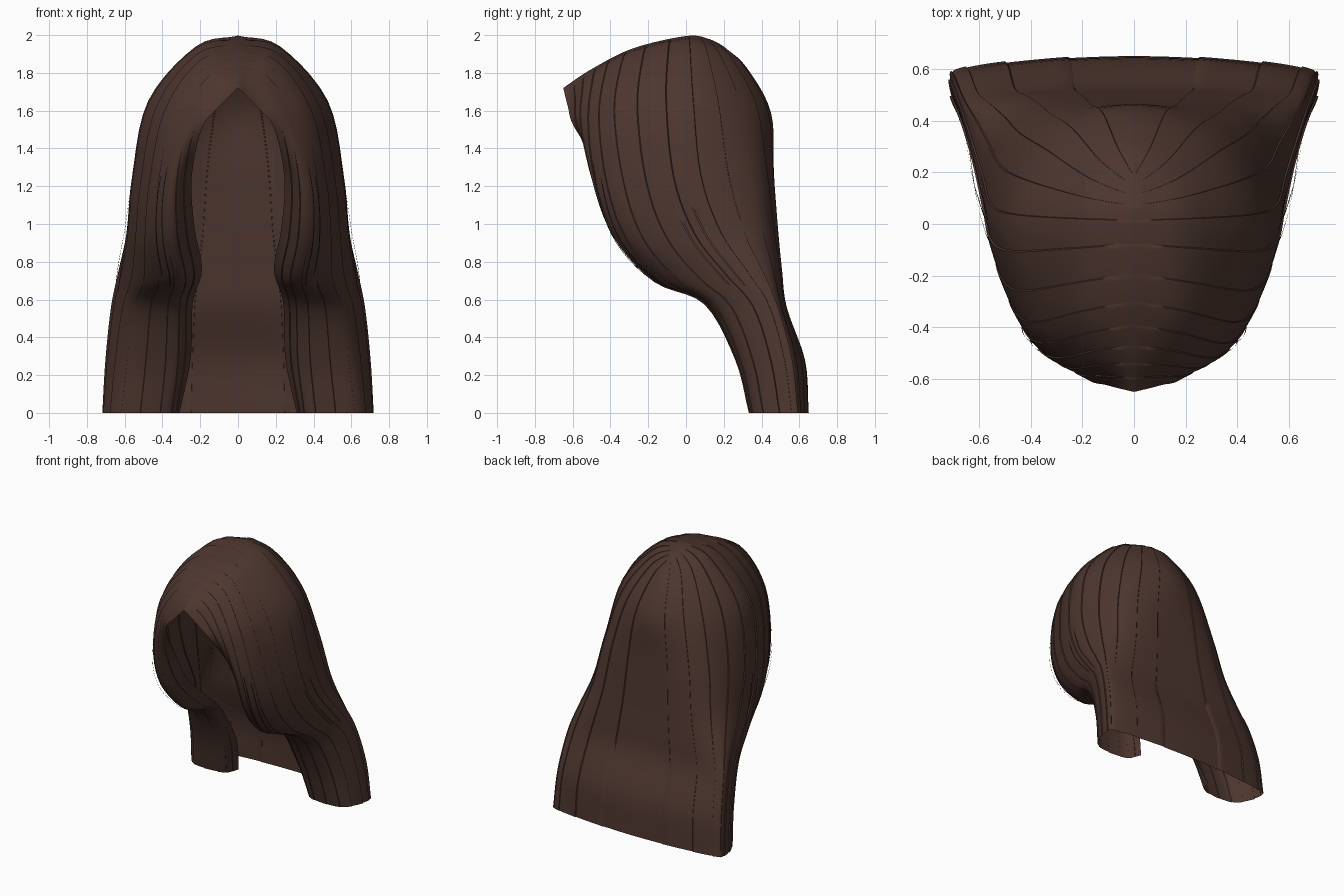
import bpy, bmesh, math, random
from mathutils import Vector

if "Cube" in bpy.data.objects:
    bpy.data.objects.remove(bpy.data.objects["Cube"])

random.seed(4)
hair = bpy.data.materials.new("dark_brown_hair")
hair.diffuse_color = (0.075, 0.037, 0.028, 1)
hair.use_nodes = True
hair.node_tree.nodes["Principled BSDF"].inputs["Base Color"].default_value = hair.diffuse_color

# Guide strands of the right half, each running from the centre parting to the tip
inner_edge = [(0, -.65, 1.72), (.10, -.625, 1.62), (.19, -.59, 1.51), (.245, -.42, 1.25), (.23, -.27, .98),
              (.19, -.05, .76), (.24, .16, .58), (.25, .34, .29), (.31, .45, 0)]
front = [(0, -.50, 1.82), (.15, -.515, 1.755), (.28, -.535, 1.54), (.35, -.49, 1.22), (.35, -.38, .93),
         (.31, -.17, .70), (.34, .10, .58), (.35, .27, .28), (.38, .35, 0)]
front_side = [(0, -.28, 1.93), (.21, -.32, 1.865), (.395, -.36, 1.60), (.475, -.31, 1.22), (.50, -.21, .93),
              (.51, -.03, .71), (.56, .17, .56), (.60, .30, .27), (.63, .36, 0)]
side = [(0, 0, 1.995), (.22, 0, 1.935), (.47, .01, 1.65), (.555, .05, 1.25), (.585, .16, .95),
        (.628, .31, .74), (.665, .43, .56), (.695, .51, .28), (.712, .55, 0)]
back_side = [(0, .12, 1.98), (.155, .20, 1.89), (.30, .32, 1.64), (.40, .385, 1.28), (.455, .435, .96),
             (.51, .475, .75), (.56, .51, .56), (.59, .59, .28), (.605, .612, 0)]
back = [(0, .20, 1.94), (0, .32, 1.83), (0, .45, 1.59), (0, .465, 1.28), (0, .485, .96),
        (0, .505, .75), (0, .53, .56), (0, .63, .28), (0, .65, 0)]
GUIDES = [[Vector(p) for p in g] for g in (inner_edge, front, front_side, side, back_side, back)]
U, V = len(GUIDES) - 1, len(back) - 1


def spline(pts, t, mirror_end=False):
    """Smooth curve through the points, t counted in segments."""
    i = max(0, min(int(t), len(pts) - 2))
    f = t - i
    b, c = pts[i], pts[i + 1]
    a = pts[i - 1] if i else 2 * b - c
    if i + 2 < len(pts):
        d = pts[i + 2]
    else:
        # cross the centre line smoothly at the back
        d = Vector((-b.x, b.y, b.z)) if mirror_end else 2 * c - b
    return b + .5 * f * (c - a + f * (2 * a - 5 * b + 4 * c - d + f * (3 * (b - c) + d - a)))


def surface(u, v, lift=0.0):
    """Point on the hair, optionally lifted outward."""
    def at(uu, vv):
        return spline([spline(g, vv) for g in GUIDES], uu, True)
    p = at(u, v)
    if lift:
        e = .02
        du = at(min(u + e, U), v) - at(max(u - e, 0), v)
        dv = at(u, min(v + e, V)) - at(u, max(v - e, 0))
        p = p + dv.cross(du).normalized() * lift
    p.x, p.z = max(p.x, 0), max(p.z, 0)
    return p


def add_strip(bm, us, v0, v1, nv, lift):
    """Grid panel of hair; lift is a function of (column, t in 0..1)."""
    rows = []
    for j in range(nv + 1):
        t = j / nv
        rows.append([bm.verts.new(surface(u, v0 + (v1 - v0) * t, lift(i, t))) for i, u in enumerate(us)])
    for r, q in zip(rows, rows[1:]):
        for i in range(len(us) - 1):
            bm.faces.new((r[i], q[i], q[i + 1], r[i + 1]))


def finish(bm, name):
    me = bpy.data.meshes.new(name)
    bm.to_mesh(me)
    bm.free()
    ob = bpy.data.objects.new(name, me)
    bpy.context.collection.objects.link(ob)
    me.materials.append(hair)
    m = ob.modifiers.new("Mirror", 'MIRROR')
    m.use_clip = True
    m.merge_threshold = .0005
    bpy.ops.object.select_all(action='DESELECT')
    ob.select_set(True)
    bpy.context.view_layer.objects.active = ob
    bpy.ops.object.shade_smooth_by_angle(angle=math.radians(40))
    return ob


# Main hair: locks side by side from face edge to back centre,
# each rising to a small step that folds back down onto the next lock
bm = bmesh.new()
N, C = 13, 6
for k in range(N):
    u0, u1 = U * k / N, U * (k + 1) / N
    amp = random.uniform(.004, .008)
    us = [u0 + (u1 - u0) * i / C for i in range(C + 1)]
    if k < N - 1:
        us.append(u1 + .012)
        step = lambda i, t, a=amp: (-.001 if i > C else a * i / C) * min(1, t * 8)
    else:
        step = lambda i, t: 0
    add_strip(bm, us, 0, V, 40, step)
finish(bm, "hair_locks")

# Loose thin wisps standing slightly off the sides
bm = bmesh.new()
for k in range(4):
    u0 = random.uniform(1.0, 3.2)
    v0 = random.uniform(2.4, 3.4)
    add_strip(bm, [u0, u0 + .03], v0, v0 + random.uniform(1.8, 2.6), 14,
              lambda i, t: .004 + .018 * math.sin(math.pi * t))
finish(bm, "loose_wisps")
